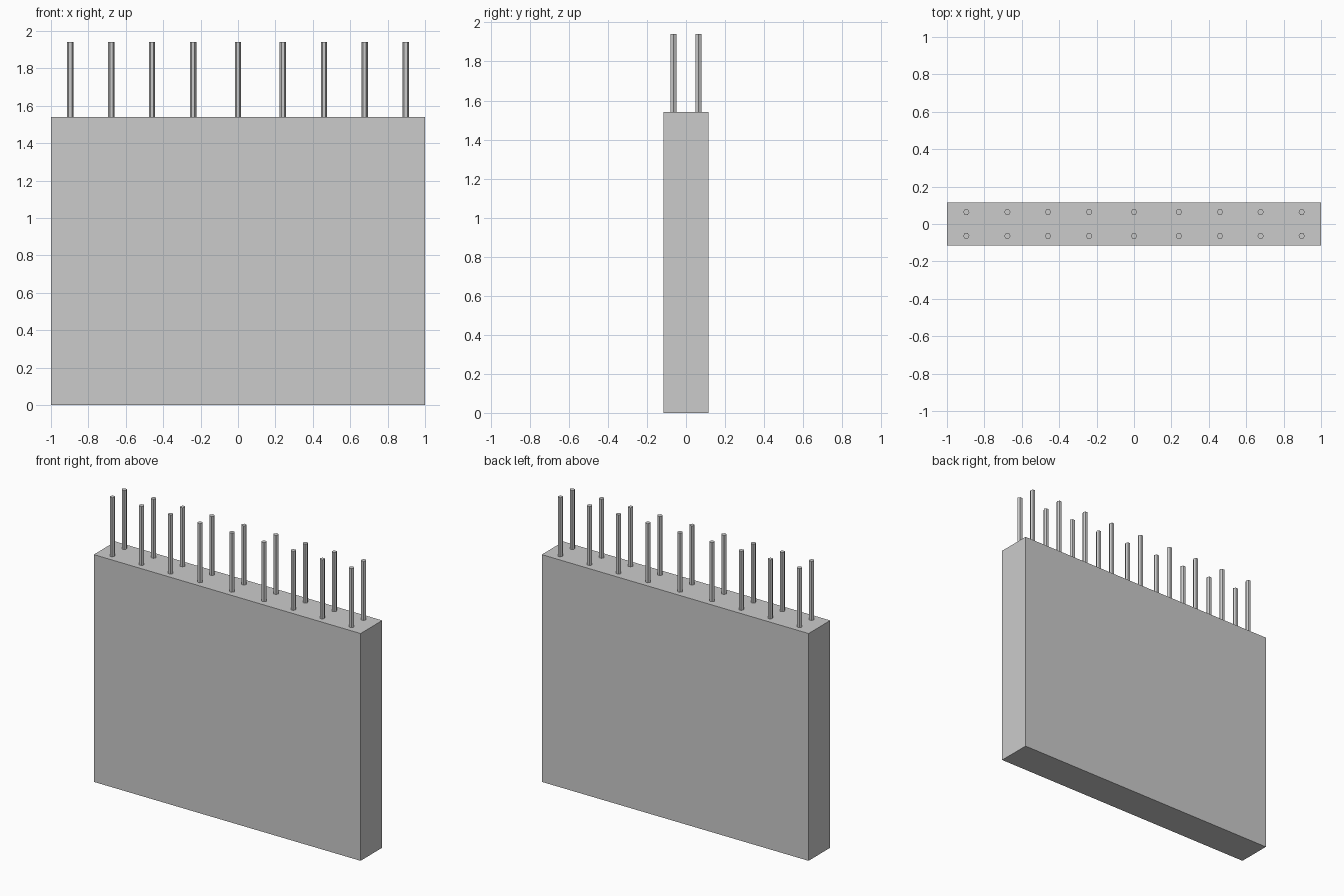
import bpy

if "Cube" in bpy.data.objects:
    bpy.data.objects.remove(bpy.data.objects["Cube"])

WALL_TOP, ROD_TOP = 1.54, 1.94
ROD_RADIUS = 0.017

# Solid wall slab
bpy.ops.mesh.primitive_cube_add(size=1, location=(0, 0, WALL_TOP / 2))
wall = bpy.context.object
wall.name = "wall_slab"
wall.scale = (2.0, 0.232, WALL_TOP)
bpy.ops.object.transform_apply(location=False, rotation=False, scale=True)


def add_rod(name, x, y):
    """Six-sided rod standing on the wall, corners pointing along x."""
    bpy.ops.mesh.primitive_cylinder_add(
        vertices=6, radius=ROD_RADIUS, depth=ROD_TOP - WALL_TOP,
        location=(x, y, (ROD_TOP + WALL_TOP) / 2))
    rod = bpy.context.object
    rod.name = name
    # Turn the hexagon so its corners lie on the x axis
    rod.rotation_euler.z = 3.14159265 / 2
    bpy.ops.object.transform_apply(location=False, rotation=True, scale=False)


# Two rows of reinforcing rods, symmetric about the middle
half = [0.24, 0.46, 0.677, 0.897]
columns = [-x for x in reversed(half)] + [0.0] + half
for row, y in (("front", -0.064), ("back", 0.064)):
    for i, x in enumerate(columns, 1):
        add_rod(f"{row}_rod_{i}", x, y)
